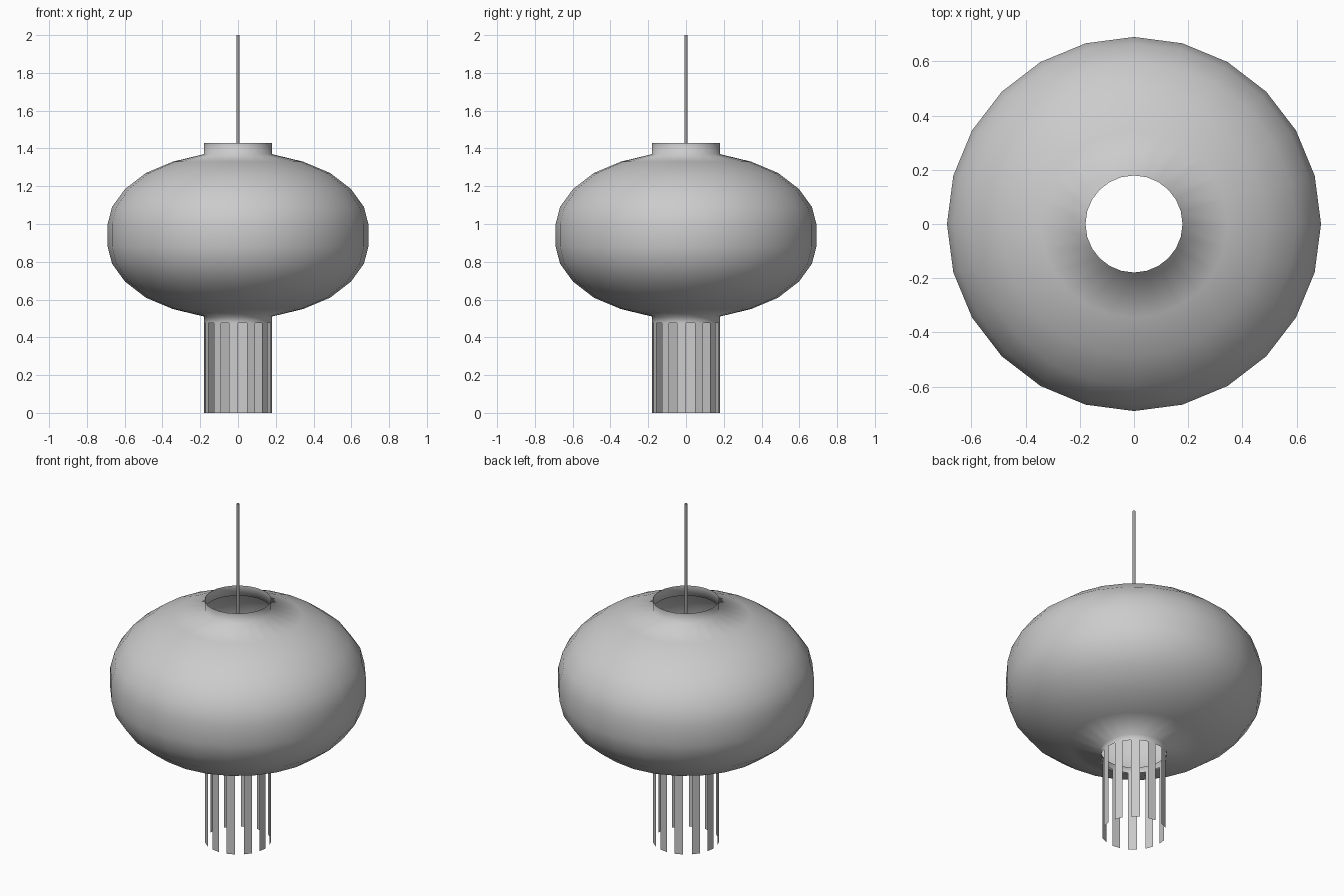
import bpy, bmesh, math

if "Cube" in bpy.data.objects:
    bpy.data.objects.remove(bpy.data.objects["Cube"], do_unlink=True)

SIDES = 24
MID = 0.94       # height of the shade's widest point
NECK = 0.179     # radius of the collars and fringe

grey = bpy.data.materials.new("plain grey")
grey.use_nodes = True
grey.diffuse_color = (0.6, 0.6, 0.6, 1)
grey.node_tree.nodes["Principled BSDF"].inputs["Base Color"].default_value = (0.6, 0.6, 0.6, 1)


def lathe(name, profile, sides=SIDES, keep=lambda i: True, smooth=True):
    """Revolve (radius, z) points into an open shell, keeping chosen columns."""
    bm = bmesh.new()
    rings = [[bm.verts.new((r * math.cos(math.tau * i / sides),
                            r * math.sin(math.tau * i / sides), z))
              for i in range(sides)] for r, z in profile]
    for low, high in zip(rings, rings[1:]):
        for i in range(sides):
            if keep(i):
                j = (i + 1) % sides
                bm.faces.new((low[i], low[j], high[j], high[i]))
    bmesh.ops.delete(bm, geom=[v for v in bm.verts if not v.link_faces], context='VERTS')
    mesh = bpy.data.meshes.new(name)
    bm.to_mesh(mesh)
    bm.free()
    mesh.materials.append(grey)
    for poly in mesh.polygons:
        poly.use_smooth = smooth
    obj = bpy.data.objects.new(name, mesh)
    bpy.context.collection.objects.link(obj)
    return obj


# Rounded shade, mirrored about its middle, with a short collar at each end
half = [(0.69, 0.06), (0.667, 0.15), (0.598, 0.245),
        (0.488, 0.33), (0.345, 0.39), (NECK, 0.43)]
lower = [(r, MID - h) for r, h in reversed(half)]
upper = [(r, MID + h) for r, h in half]
lathe("lantern_shade", [(NECK, 0.475)] + lower + upper + [(NECK, 1.43)])

# Fringe of separate hanging strips below the lower collar
lathe("fringe_strips", [(NECK, 0), (NECK, 0.475)], keep=lambda i: i % 2 == 1)

# Thin hanging cord
lathe("hanging_cord", [(0.007, 1.2), (0.007, 2.0)], sides=8)
